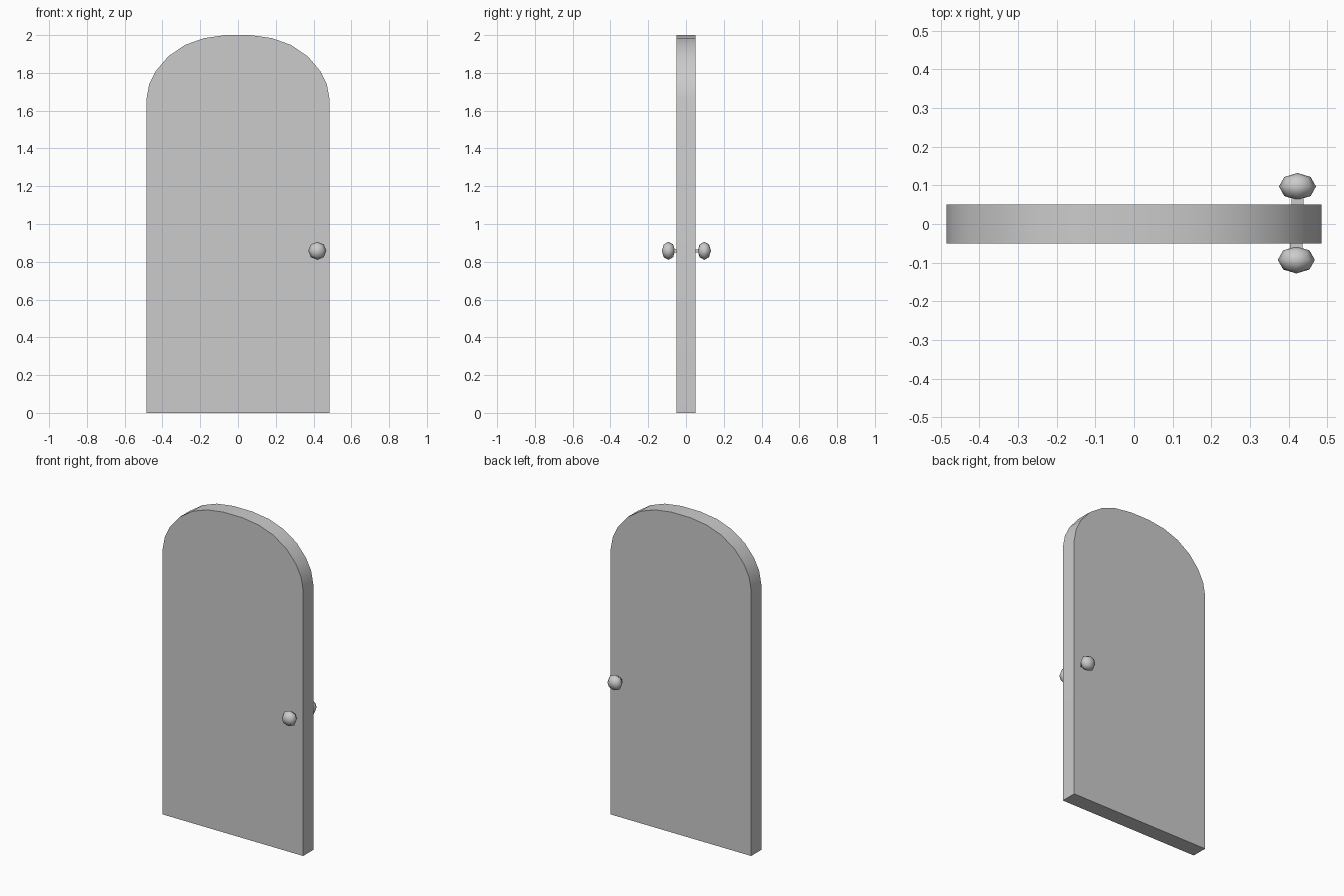
import bpy
import bmesh
import math
from mathutils import Matrix, Vector

cube = bpy.data.objects.get("Cube")
if cube:
    bpy.data.objects.remove(cube, do_unlink=True)

# One plain grey for the whole door
grey = bpy.data.materials.new("plain grey")
grey.use_nodes = True
colour = (0.6, 0.6, 0.6, 1)
grey.diffuse_color = colour
grey.node_tree.nodes["Principled BSDF"].inputs["Base Color"].default_value = colour

HALF_DEPTH = 0.05
KNOB_Z = 0.858


def finish(name, bm, angle):
    """Turn a bmesh into a shaded object."""
    bmesh.ops.recalc_face_normals(bm, faces=bm.faces)
    mesh = bpy.data.meshes.new(name)
    bm.to_mesh(mesh)
    bm.free()
    mesh.materials.append(grey)
    obj = bpy.data.objects.new(name, mesh)
    bpy.context.collection.objects.link(obj)
    bpy.ops.object.select_all(action="DESELECT")
    obj.select_set(True)
    bpy.context.view_layer.objects.active = obj
    bpy.ops.object.shade_smooth_by_angle(angle=math.radians(angle))
    return obj


# Arched door slab: half outline mirrored, then extruded through its depth
half = [(0.485, 0), (0.485, 1.66), (0.47, 1.74), (0.435, 1.81),
        (0.37, 1.887), (0.28, 1.948), (0.18, 1.984), (0.065, 2)]
outline = half + [(-x, z) for x, z in reversed(half)]
bm = bmesh.new()
face = bm.faces.new([bm.verts.new((x, -HALF_DEPTH, z)) for x, z in outline])
back = bmesh.ops.extrude_face_region(bm, geom=[face], use_keep_orig=True)
bmesh.ops.translate(bm, vec=(0, 2 * HALF_DEPTH, 0),
                    verts=[v for v in back["geom"] if isinstance(v, bmesh.types.BMVert)])
finish("door_slab", bm, 30)


def add_handle(side, x, y):
    # Flattened faceted knob with its poles facing out of the door
    bm = bmesh.new()
    bmesh.ops.create_uvsphere(bm, u_segments=8, v_segments=4, radius=1)
    bm.transform(Matrix.Translation((x, y, KNOB_Z))
                 @ Matrix.Diagonal((0.048, 0.035, 0.048, 1))
                 @ Matrix.Rotation(math.pi / 2, 4, "X"))
    finish(side + "_knob", bm, 60)

    # Thin flat stem from the slab into the knob
    bm = bmesh.new()
    bmesh.ops.create_cube(bm, size=1)
    inner = math.copysign(HALF_DEPTH - 0.005, y)
    bm.transform(Matrix.Translation(Vector((x, (y + inner) / 2, KNOB_Z)))
                 @ Matrix.Diagonal((0.032, abs(y - inner), 0.016, 1)))
    finish(side + "_stem", bm, 30)


add_handle("front", 0.42, -0.093)
add_handle("back", 0.423, 0.097)
